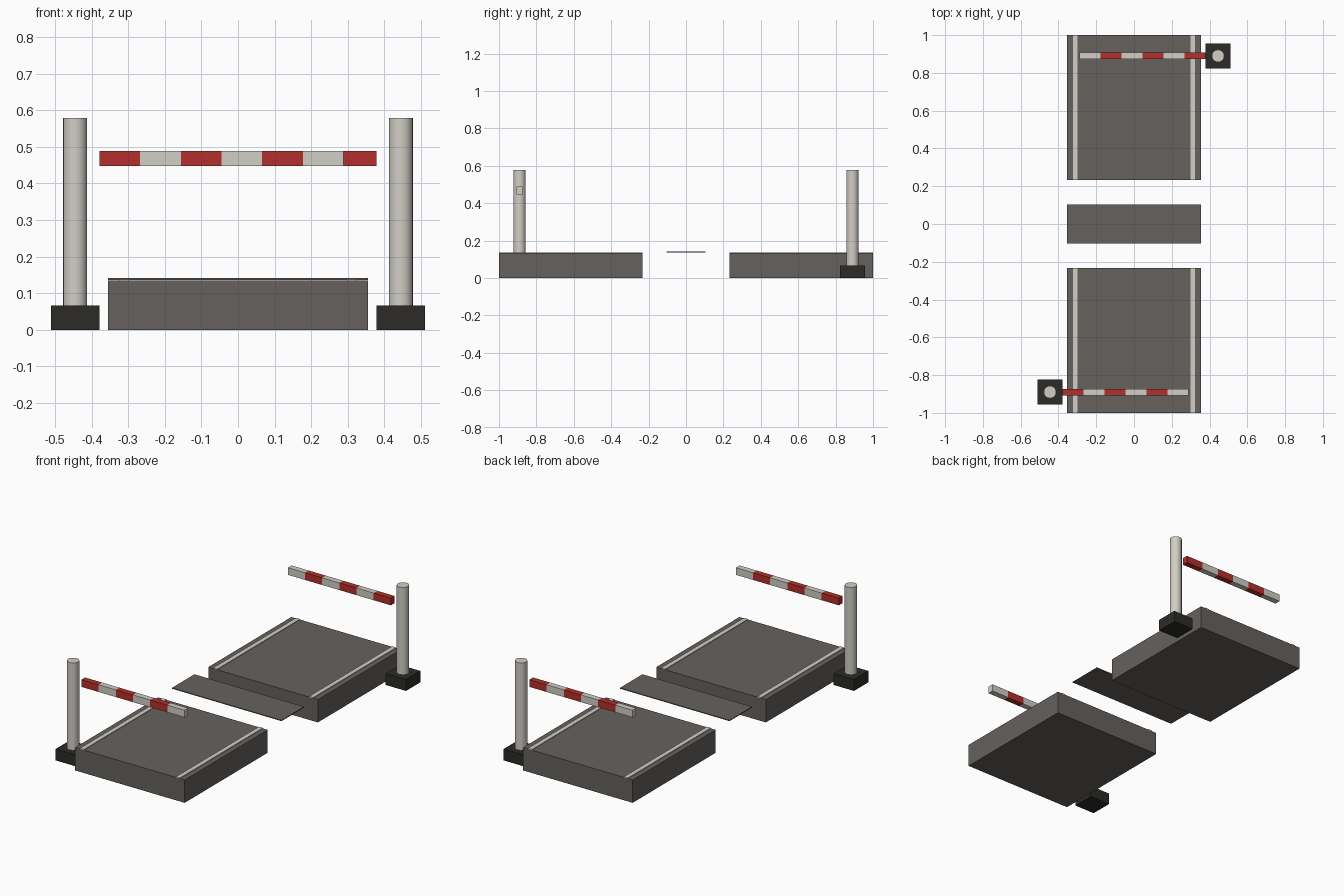
import bpy

if "Cube" in bpy.data.objects:
    bpy.data.objects.remove(bpy.data.objects["Cube"])


def material(name, rgb):
    m = bpy.data.materials.new(name)
    m.diffuse_color = (*rgb, 1)
    m.use_nodes = True
    m.node_tree.nodes["Principled BSDF"].inputs["Base Color"].default_value = m.diffuse_color
    return m


ASPHALT = material("asphalt", (0.13, 0.12, 0.11))
PAINT = material("off_white", (0.64, 0.62, 0.56))
RED = material("red", (0.45, 0.03, 0.025))
DARK = material("dark_base", (0.025, 0.024, 0.02))


def box(name, lo, hi, mat):
    """Axis-aligned box between two opposite corners."""
    bpy.ops.mesh.primitive_cube_add(size=1, location=[(a + b) / 2 for a, b in zip(lo, hi)])
    ob = bpy.context.object
    ob.name = name
    ob.scale = [abs(b - a) for a, b in zip(lo, hi)]
    bpy.ops.object.transform_apply(location=False, rotation=False, scale=True)
    ob.data.materials.append(mat)
    return ob


ROAD_X, ROAD_IN, ROAD_TOP = 0.355, 0.232, 0.134
POST_X, POST_Y = 0.445, 0.89
BASE_H, BASE_R = 0.067, 0.066
SEG = 0.1113

# Thin deck panel between the rails
box("centre_panel", (-ROAD_X, -0.104, 0.136), (ROAD_X, 0.104, 0.141), ASPHALT)

# Each side is the other turned half way round the z axis
for side, s in (("back", 1), ("front", -1)):
    # Road slab and edge lines
    box(side + "_road", (-ROAD_X, s * ROAD_IN, 0), (ROAD_X, s * 1.0, ROAD_TOP), ASPHALT)
    for edge, e in (("left", -1), ("right", 1)):
        box(f"{side}_{edge}_edge_line", (e * 0.298, s * ROAD_IN, ROAD_TOP - 0.002),
            (e * 0.324, s * 1.0, 0.1375), PAINT)

    # Barrier base and post
    x, y = s * POST_X, s * POST_Y
    box(side + "_barrier_base", (x - BASE_R, y - BASE_R, 0), (x + BASE_R, y + BASE_R, BASE_H), DARK)
    bpy.ops.mesh.primitive_cylinder_add(vertices=20, radius=0.033, depth=0.578 - BASE_H,
                                        location=(x, y, (0.578 + BASE_H) / 2))
    post = bpy.context.object
    post.name = side + "_barrier_post"
    post.data.materials.append(PAINT)
    bpy.ops.object.shade_smooth_by_angle()

    # Striped boom, red at the post end
    for i in range(6):
        x0 = 0.379 - i * SEG
        box(f"{side}_boom_stripe_{i + 1}", (s * x0, y - 0.017, 0.447),
            (s * (x0 - SEG), y + 0.017, 0.489), PAINT if i % 2 else RED)
